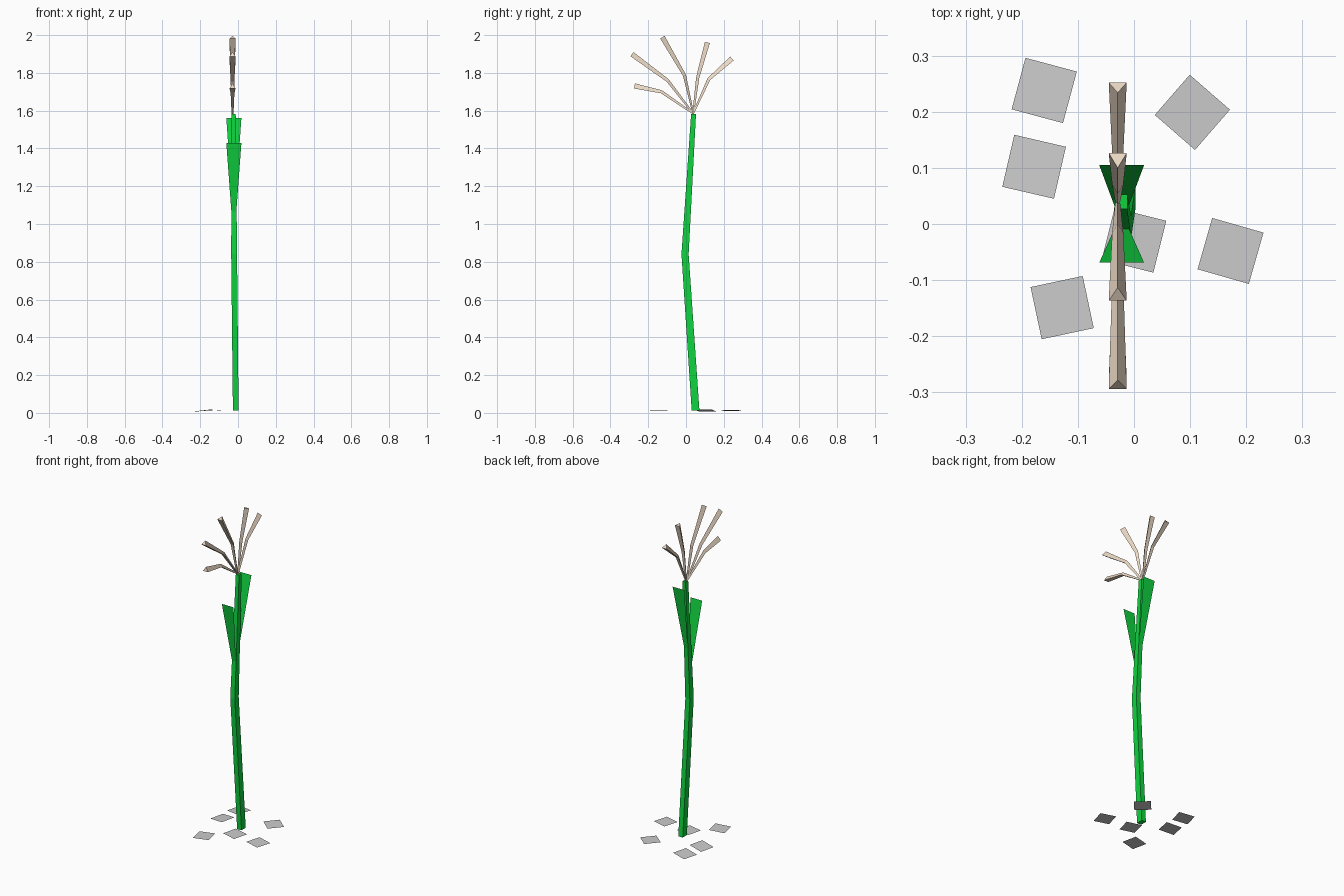
import bpy, math
from mathutils import Vector

if "Cube" in bpy.data.objects:
    bpy.data.objects.remove(bpy.data.objects["Cube"])


def material(name, color):
    m = bpy.data.materials.new(name)
    m.diffuse_color = (*color, 1)
    m.use_nodes = True
    m.node_tree.nodes["Principled BSDF"].inputs["Base Color"].default_value = m.diffuse_color
    return m


green = material("leaf_green", (0.005, 0.65, 0.05))
cream = material("dry_cream", (0.85, 0.71, 0.57))


def add(name, verts, faces, mat=None):
    me = bpy.data.meshes.new(name)
    me.from_pydata(verts, [], faces)
    if mat:
        me.materials.append(mat)
    ob = bpy.data.objects.new(name, me)
    bpy.context.collection.objects.link(ob)
    return ob


def loft(name, rings, mat):
    """Skin a list of equal-sized rings and cap both ends."""
    n = len(rings[0])
    verts = [v for r in rings for v in r]
    faces = [(k * n + i, k * n + (i + 1) % n, (k + 1) * n + (i + 1) % n, (k + 1) * n + i)
             for k in range(len(rings) - 1) for i in range(n)]
    last = (len(rings) - 1) * n
    faces += [tuple(reversed(range(n))), tuple(range(last, last + n))]
    return add(name, verts, faces, mat)


# Stem: square section, bent in the middle (x0, x1, y0, y1, z)
stem = [(-0.027, 0.003, 0.03, 0.071, 0.013),
        (-0.036, -0.005, -0.024, 0.014, 0.84),
        (-0.034, -0.012, 0.027, 0.053, 1.583)]
loft("stem", [[(a, c, z), (b, c, z), (b, d, z), (a, d, z)] for a, b, c, d, z in stem], green)

# Two flat leaves that widen upwards (base y, base z, tip y, tip z)
for name, y0, z0, y1, z1 in (("front_leaf", -0.006, 1.05, -0.069, 1.43),
                             ("back_leaf", 0.03, 1.16, 0.105, 1.562)):
    cx = -0.022
    add(name, [(cx - 0.012, y0, z0), (cx + 0.012, y0, z0),
               (cx + 0.04, y1, z1), (cx - 0.04, y1, z1)], [(0, 1, 2, 3)], green)

# Dry strands: triangular section with the ridge on the inner side (mid and tip y, z)
base = Vector((-0.029, 0.038, 1.585))
strands = [(-0.13, 1.70, -0.273, 1.731), (-0.097, 1.76, -0.286, 1.899),
           (-0.008, 1.787, -0.125, 1.989), (0.062, 1.775, 0.113, 1.961),
           (0.121, 1.767, 0.243, 1.876)]
for i, (my, mz, ty, tz) in enumerate(strands):
    pts = [base, Vector((base.x, my, mz)), Vector((base.x, ty, tz))]
    d = [(pts[1] - pts[0]).normalized(), (pts[2] - pts[1]).normalized()]
    dirs = [d[0], (d[0] + d[1]).normalized(), d[1]]
    side = -1 if ty < 0 else 1
    rings = []
    for p, t, w in zip(pts, dirs, (0.005, 0.010, 0.016)):
        inner = Vector((0, -t.z, t.y)) * side
        h = w * 0.85
        ring = [p - inner * h + Vector((w, 0, 0)), p + inner * h, p - inner * h - Vector((w, 0, 0))]
        rings.append(ring if side > 0 else ring[::-1])
    loft(f"strand_{i + 1}", rings, cream)

# Slightly tilted square plates on the ground (x, y, turn, tilt in degrees)
plates = [(-0.16, 0.238, -15, -4), (-0.178, 0.102, -13, -6), (0.104, 0.199, -41, 1),
          (0.172, -0.048, -16, 1), (0.0, -0.029, -14, 1), (-0.128, -0.149, 12, -2)]
for i, (x, y, turn, tilt) in enumerate(plates):
    s = 0.0475
    ob = add(f"ground_plate_{i + 1}", [(-s, -s, 0), (s, -s, 0), (s, s, 0), (-s, s, 0)], [(0, 1, 2, 3)])
    ob.location = (x, y, 0.013)
    ob.rotation_euler = (0, math.radians(tilt), math.radians(turn))
